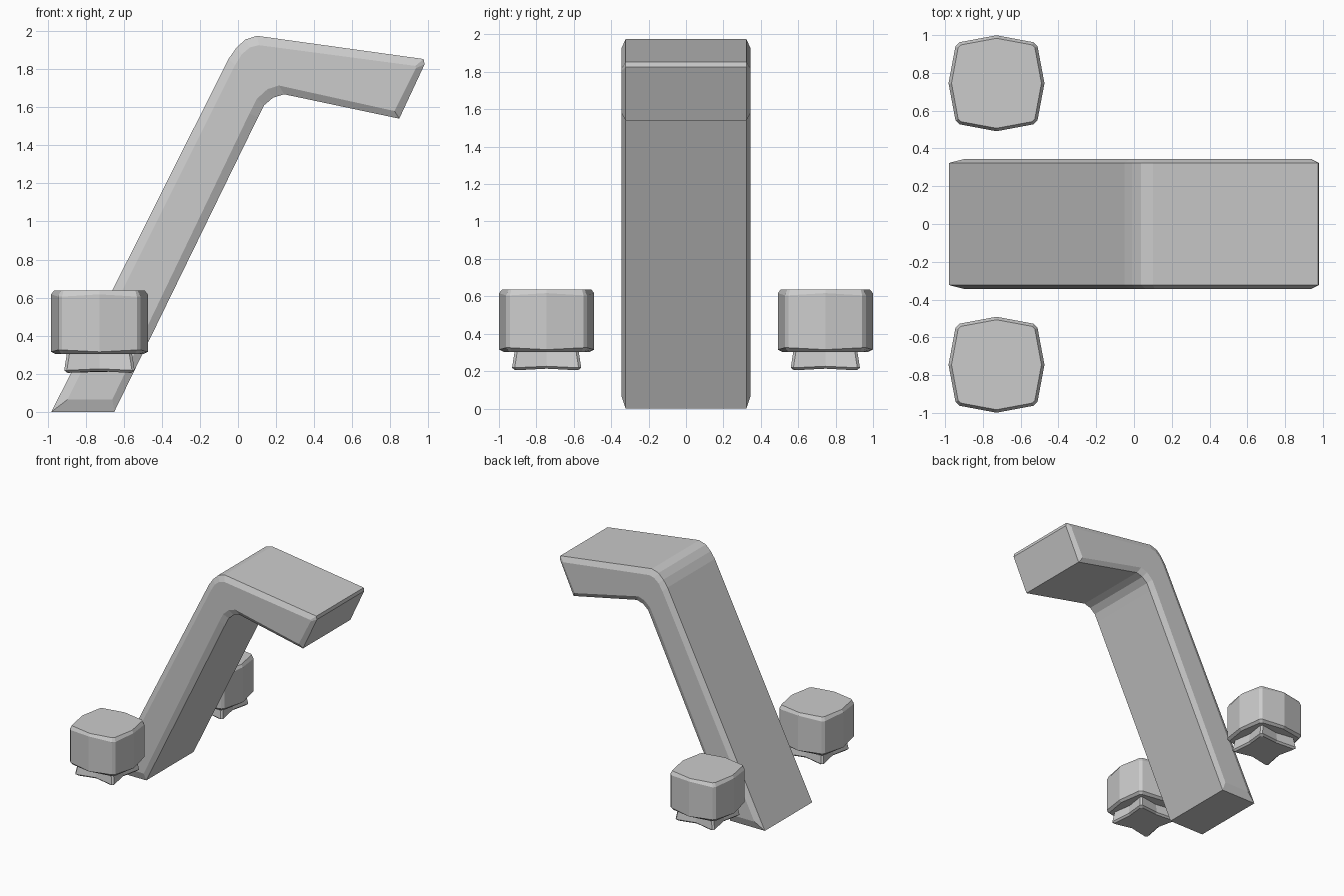
import bpy, bmesh

if "Cube" in bpy.data.objects:
    bpy.data.objects.remove(bpy.data.objects["Cube"])


def loft(name, rings):
    """Skin matching closed rings together and cap both ends."""
    bm = bmesh.new()
    vs = [[bm.verts.new(p) for p in r] for r in rings]
    n = len(vs[0])
    for a, b in zip(vs, vs[1:]):
        for i in range(n):
            j = (i + 1) % n
            bm.faces.new((a[i], a[j], b[j], b[i]))
    bm.faces.new(vs[0])
    bm.faces.new(vs[-1])
    bmesh.ops.recalc_face_normals(bm, faces=bm.faces)
    me = bpy.data.meshes.new(name)
    bm.to_mesh(me)
    bm.free()
    ob = bpy.data.objects.new(name, me)
    bpy.context.collection.objects.link(ob)
    return ob


# Spout: bent side profile, with a smaller profile on each side for the chamfer
outer = [(-0.98, 0), (-0.05, 1.853), (-0.01, 1.91), (0.037, 1.955), (0.1, 1.975),
         (0.975, 1.853), (0.98, 1.825), (0.847, 1.54), (0.242, 1.668),
         (0.184, 1.65), (0.137, 1.61), (0.105, 1.547), (-0.65, 0)]
inner = [(-0.895, 0.065), (-0.016, 1.82), (0.02, 1.878), (0.063, 1.914), (0.11, 1.926),
         (0.932, 1.817), (0.935, 1.805), (0.822, 1.58), (0.215, 1.714),
         (0.155, 1.695), (0.1, 1.645), (0.06, 1.567), (-0.66, 0.065)]
loft("spout", [[(x, y, z) for x, z in prof] for prof, y in
               ((inner, -0.345), (outer, -0.323), (outer, 0.323), (inner, 0.345))])


# Handles: squarish rings with slightly bowed sides and cut corners
def ring(cy, z, mid, corner, cut=0.014, lift=0.0):
    pts = []
    for ax, ay in ((1, 0), (0, 1), (-1, 0), (0, -1)):
        for u, v, h in ((corner, -corner + cut, 0), (mid, 0, lift), (corner, corner - cut, 0)):
            pts.append((-0.728 + u * ax - v * ay, cy + u * ay + v * ax, z + h))
    return pts


for side, label in ((-1, "front"), (1, "back")):
    cy = side * 0.745
    # neck under the knob
    loft(label + "_handle_neck", [
        ring(cy, 0.205, 0.145, 0.168, lift=0.008),
        ring(cy, 0.218, 0.16, 0.185, lift=0.008),
        ring(cy, 0.30, 0.148, 0.172),
        ring(cy, 0.33, 0.148, 0.172)])
    # knob
    loft(label + "_handle_knob", [
        ring(cy, 0.303, 0.23, 0.20),
        ring(cy, 0.325, 0.254, 0.217, 0.02, -0.01),
        ring(cy, 0.605, 0.254, 0.217, 0.02, 0.012),
        ring(cy, 0.637, 0.238, 0.203)])
